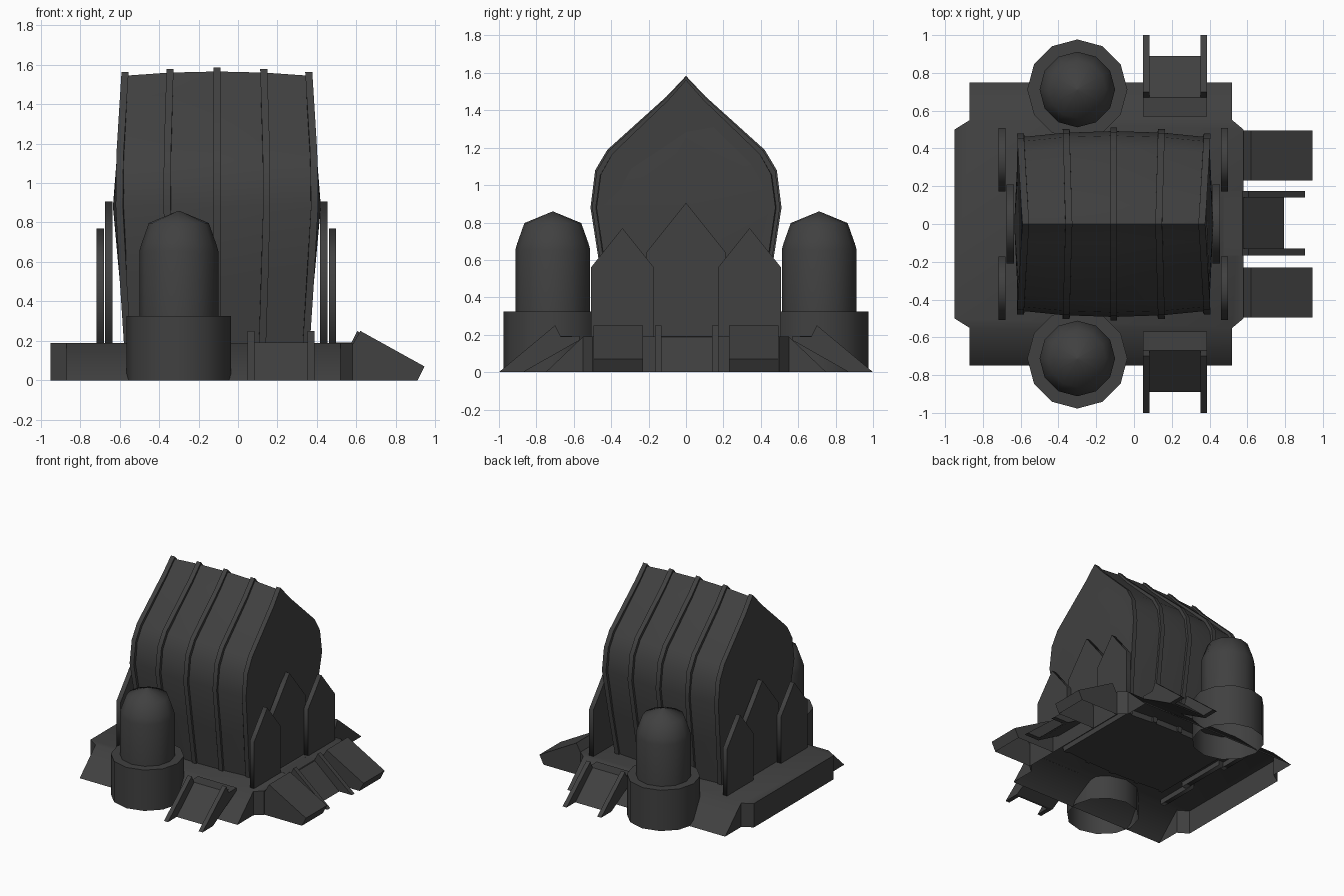
import bpy, bmesh, math
from mathutils import Matrix

cube = bpy.data.objects.get("Cube")
if cube:
    bpy.data.objects.remove(cube)

GREY = (0.052, 0.052, 0.052, 1)
mat = bpy.data.materials.new("dark_grey")
mat.use_nodes = True
mat.diffuse_color = GREY
bsdf = next(n for n in mat.node_tree.nodes if n.type == 'BSDF_PRINCIPLED')
bsdf.inputs["Base Color"].default_value = GREY

CX = -0.107      # middle of the hall along x
TOP = 0.19       # platform height


def finish(name, bm, smooth=None, open_bottom=False):
    bmesh.ops.recalc_face_normals(bm, faces=bm.faces)
    if open_bottom:
        low = [f for f in bm.faces if all(v.co.z < 0.001 for v in f.verts)]
        bmesh.ops.delete(bm, geom=low, context='FACES')
    me = bpy.data.meshes.new(name)
    bm.to_mesh(me)
    bm.free()
    me.materials.append(mat)
    ob = bpy.data.objects.new(name, me)
    bpy.context.collection.objects.link(ob)
    if smooth:
        bpy.ops.object.select_all(action='DESELECT')
        ob.select_set(True)
        bpy.context.view_layer.objects.active = ob
        bpy.ops.object.shade_smooth_by_angle(angle=math.radians(smooth))
    return ob


def loft(bm, rings):
    """Bridge equal closed rings and cap both ends."""
    vs = [[bm.verts.new(p) for p in r] for r in rings]
    n = len(vs[0])
    for a, b in zip(vs, vs[1:]):
        for i in range(n):
            j = (i + 1) % n
            bm.faces.new((a[i], a[j], b[j], b[i]))
    return bm.faces.new(vs[0]), bm.faces.new(vs[-1])


def prism_x(name, yz, x0, x1):
    bm = bmesh.new()
    loft(bm, [[(x, y, z) for y, z in yz] for x in (x0, x1)])
    return finish(name, bm)


# Platform: hollow, with shallow end bays and sloped front and back aprons
OUTLINE = [(-.87, -.55), (.52, -.55), (.58, -.5), (.58, .5),
           (.52, .55), (-.87, .55), (-.95, .5), (-.95, -.5)]
bm = bmesh.new()
loft(bm, [[(x, y, z) for x, y in OUTLINE] for z in (0, TOP)])
for s in (-1, 1):
    wall = next(f for f in bm.faces if all(abs(v.co.y - s * .55) < .001 for v in f.verts))
    a, b = sorted((v for v in wall.verts if v.co.z > .1), key=lambda v: v.co.x)
    c, d = sorted((v for v in wall.verts if v.co.z < .1), key=lambda v: v.co.x)
    bmesh.ops.delete(bm, geom=[wall], context='FACES_ONLY')
    e, f = (bm.verts.new((v.co.x, s * .75, 0)) for v in (a, b))
    for face in ((a, b, f, e), (a, c, e), (b, d, f)):
        bm.faces.new(face)
finish("platform", bm, smooth=46, open_bottom=True)

# Hall: pointed arch section (y, z, half length) bulging at mid height
ARCH = [(.38, .15, .46), (.438, .52, .485), (.492, .88, .505), (.468, 1.06, .503),
        (.405, 1.17, .50), (.10, 1.455, .482), (0, 1.565, .475)]


def arch(t, shift=0, grow=0):
    sy = 1 - .068 * t * t + 2 * grow
    pts = []
    for y, z, h in ARCH:
        zz = z - .022 * t * t * (z > 1) + grow * (z > 1)
        pts.append((CX + t * h + shift, y * sy, zz))
    return pts + [(x, -y, z) for x, y, z in reversed(pts[:-1])]


STATIONS = (-1, -.51, 0, .51, 1)
bm = bmesh.new()
caps = loft(bm, [arch(t) for t in STATIONS])
for cap, s in zip(caps, (-1, 1)):
    centre = bmesh.ops.poke(bm, faces=[cap])["verts"][0]
    centre.co = (CX + s * .527, 0, .88)
finish("hall", bm, smooth=40)

for i, t in enumerate(STATIONS):
    bm = bmesh.new()
    loft(bm, [arch(t * .98, d, .019) for d in (-.018, .018)])
    finish(f"hall_rib_{i + 1}", bm, smooth=40)

# Pointed buttress panels on both ends, rims smooth and broad faces flat
for side, s in (("left", 1), ("right", -1)):
    for part, yc, half, peak, xa, xb in (("middle", 0, .21, .905, .525, .564),
                                         ("front", -.34, .168, .77, .57, .607),
                                         ("back", .34, .168, .77, .57, .607)):
        shoulder = peak - half * 1.25
        ob = prism_x(f"{side}_{part}_panel",
                     [(yc - half, .15), (yc - half, shoulder), (yc, peak),
                      (yc + half, shoulder), (yc + half, .15)],
                     -.11 + s * xa, -.11 + s * xb)
        for p in ob.data.polygons:
            p.use_smooth = abs(p.normal.x) < .5

# Domed towers on wide drums, front and back
DRUM = [(.265, 0), (.265, .325), (.19, .325)]
DOME = [(.2, .3), (.2, .655), (.19, .69), (.152, .797), (.004, .858)]
for where, s in (("front", -1), ("back", 1)):
    for part, prof in (("drum", DRUM), ("dome", DOME)):
        bm = bmesh.new()
        loft(bm, [[(-.3 + r * math.cos(k * math.tau / 12),
                    s * .712 + r * math.sin(k * math.tau / 12), z) for k in range(12)]
                  for r, z in prof])
        finish(f"{where}_tower_{part}", bm, smooth=60, open_bottom=True)

# Railed ramps: outline runs outward along -y, then is turned into place
RAIL = [(-1, 0), (-.70, .25), (-.67, TOP), (-.57, TOP + .003), (-.57, .17), (-.87, 0)]
DECK = [(-.89, 0), (-.67, TOP + .002), (-.57, TOP + .002), (-.57, .17), (-.87, 0)]
for where, turn, move in (("front", 0, (.2175, 0, 0)), ("back", 180, (.2175, 0, 0)),
                          ("left", 90, (-.095, .004, 0))):
    place = Matrix.Translation(move) @ Matrix.Rotation(math.radians(turn), 4, 'Z')
    for part, prof, x0, x1 in (("deck", DECK, -.14, .14), ("rail_a", RAIL, -.17, -.135),
                               ("rail_b", RAIL, .135, .17)):
        ob = prism_x(f"{where}_ramp_{part}", prof, x0, x1)
        ob.data.transform(place)

# Broad loading ramps on the left side, solid down to the ground
RAMP = [(.58, 0), (.58, .18), (.62, .25), (.945, .07), (.91, 0)]
for where, s in (("front", -1), ("back", 1)):
    bm = bmesh.new()
    loft(bm, [[(x, s * y, z) for x, z in RAMP] for y in (.23, .495)])
    finish(f"{where}_loading_ramp", bm, open_bottom=True)
